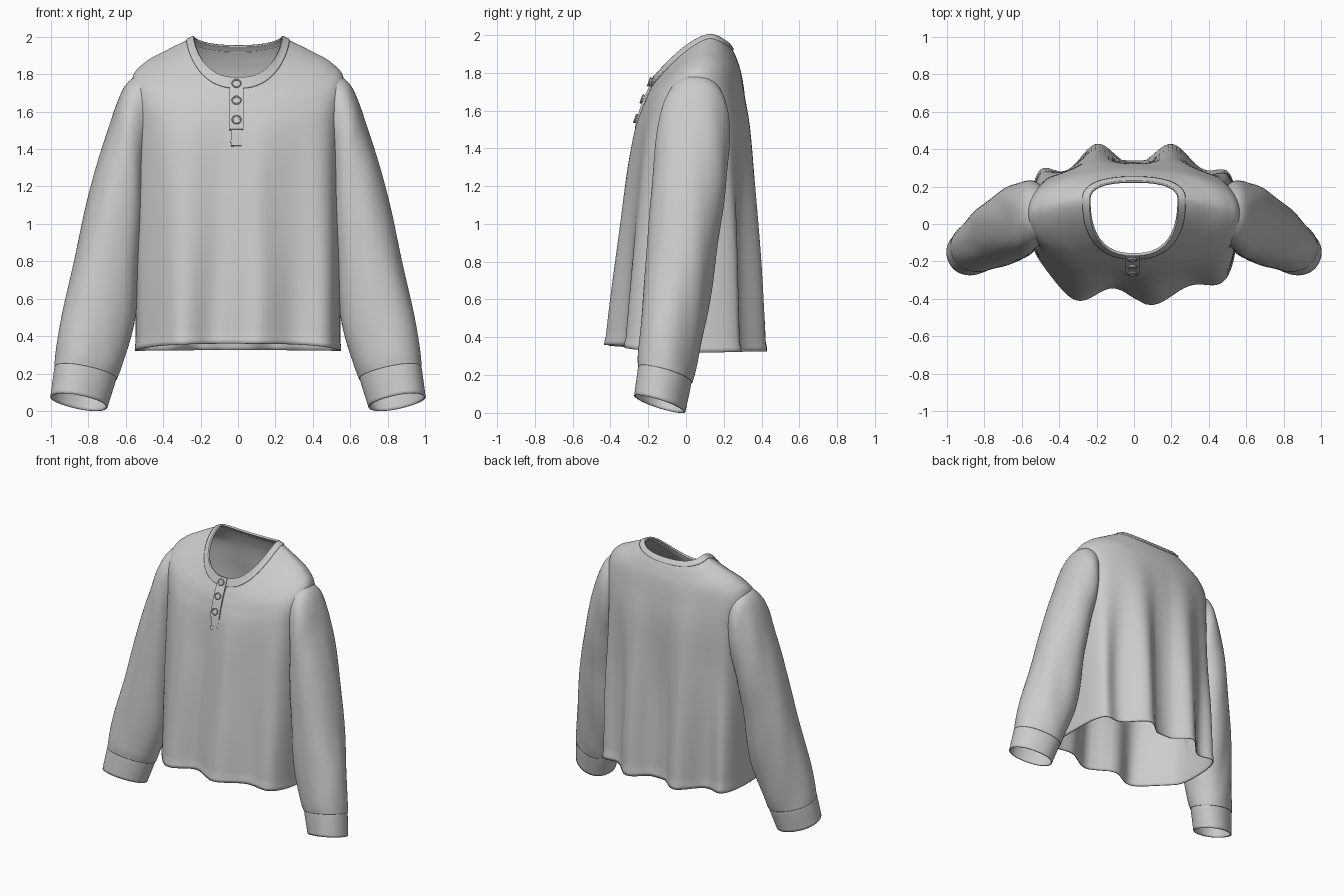
import bpy, bmesh, math
from mathutils import Vector, noise

if "Cube" in bpy.data.objects:
    bpy.data.objects.remove(bpy.data.objects["Cube"])

SEG = 160


def spline(keys, v):
    """Smooth interpolation through a list of equal-length key tuples."""
    i = max(0, min(int(v), len(keys) - 2))
    t = v - i
    p = [keys[max(0, min(len(keys) - 1, i + k))] for k in (-1, 0, 1, 2)]
    return [0.5 * (2 * b + (c - a) * t + (2 * a - 5 * b + 4 * c - d) * t * t
                   + (3 * b - a - 3 * c + d) * t ** 3) for a, b, c, d in zip(*p)]


def spow(value, e):
    return math.copysign(abs(value) ** e, value)


def loft(name, rings, thickness=0, offset=-1, cap=False, mirror=False, hole=None):
    """Skin a list of closed rings, with optional cloth thickness, mirroring and openings."""
    bm = bmesh.new()
    rows = [[bm.verts.new(p) for p in ring] for ring in rings]
    n = len(rows[0])
    for a, b in zip(rows, rows[1:]):
        for j in range(n):
            k = (j + 1) % n
            if not (hole and hole((a[j].co + b[k].co) / 2)):
                bm.faces.new((a[j], a[k], b[k], b[j]))
    if cap:
        bm.faces.new(rows[0][::-1])
        bm.faces.new(rows[-1])
        bmesh.ops.recalc_face_normals(bm, faces=bm.faces)
    bmesh.ops.delete(bm, geom=[v for v in bm.verts if not v.link_faces], context='VERTS')
    me = bpy.data.meshes.new(name)
    bm.to_mesh(me)
    bm.free()
    ob = bpy.data.objects.new(name, me)
    bpy.context.collection.objects.link(ob)
    if thickness:
        m = ob.modifiers.new("cloth", 'SOLIDIFY')
        m.thickness, m.offset = thickness, offset
    if mirror:
        ob.modifiers.new("mirror", 'MIRROR')
    smooth(ob)
    return ob


def smooth(ob):
    bpy.ops.object.select_all(action='DESELECT')
    ob.select_set(True)
    bpy.context.view_layer.objects.active = ob
    bpy.ops.object.shade_smooth_by_angle(angle=math.radians(40))


def steps(a, b, n):
    return [a + (b - a) * i / n for i in range(n + 1)]


# Torso rings, hem to neckline:
# half width, side y, front y, back y, side z, front z, back z, squareness, fold strength
TORSO = [
    (.548, .02, -.385, .375, .320, .360, .325, 3.0, 1.0),
    (.546, .02, -.345, .360, .800, .800, .800, 3.0, .80),
    (.540, .02, -.300, .345, 1.20, 1.20, 1.20, 2.9, .50),
    (.545, .03, -.265, .335, 1.53, 1.48, 1.50, 2.7, .22),
    (.567, .05, -.235, .312, 1.765, 1.60, 1.69, 2.3, .06),
    (.500, .08, -.215, .292, 1.862, 1.655, 1.80, 2.3, 0),
    (.380, .11, -.200, .270, 1.93, 1.69, 1.87, 2.3, 0),
    (.272, .13, -.183, .248, 1.983, 1.725, 1.920, 2.4, 0),
    (.235, .13, -.162, .226, 2.00, 1.782, 1.952, 2.5, 0),
]


def torso_point(v, a):
    w, yc, yf, yb, zs, zf, zb, n, fold = spline(TORSO, v)
    c, s = math.cos(a), math.sin(a)
    if v < .09:  # turned hem
        w, yf, yb = w + .003, yf - .005, yb + .005
    sy = spow(s, 2 / n)
    x = w * spow(c, 2 / n)
    y = yc + sy * ((yb - yc) if s > 0 else (yc - yf))
    z = zs + ((zb if s > 0 else zf) - zs) * abs(s) ** 1.25
    # hanging folds
    fade = fold * min(1, 1.6 * abs(sy))
    if s > 0:
        y += fade * .052 * math.cos(math.tau * (abs(x) - .2) / .34)
    else:
        y -= fade * .042 * math.cos(math.tau * (x - .1) / .4)
    y += .010 * min(1, fold * 2) * noise.noise(Vector((x * 6, y * 3, z * 1.5)))
    return Vector((x, y, z))


def torso_ring(v):
    return [torso_point(v, math.tau * j / SEG) for j in range(SEG)]


def armhole(p):
    return abs(p.x) > .48 and ((p.y - .045) / .13) ** 2 + ((p.z - 1.55) / .16) ** 2 < 1


loft("torso", [torso_ring(v) for v in steps(0, 7.08, 85)], .008, hole=armhole)
loft("neckband", [torso_ring(v) for v in steps(6.98, 8, 8)], .014, 0)

# Sleeve rings, shoulder to wrist: outer point, inner point, half depth, front lift
SLEEVE = [
    (.50, .05, 1.800, .49, .05, 1.39, .145, 0),
    (.578, .05, 1.758, .495, .045, 1.31, .172, 0),
    (.632, .04, 1.665, .50, .035, 1.23, .187, 0),
    (.682, .02, 1.52, .512, .03, 1.12, .190, 0),
    (.737, -.005, 1.33, .522, .025, .99, .188, 0),
    (.805, -.045, 1.06, .536, .015, .83, .180, 0),
    (.892, -.10, .67, .558, -.01, .50, .162, .01),
    (.953, -.15, .35, .630, -.05, .25, .143, .02),
    (.966, -.165, .245, .662, -.055, .165, .130, .025),
]
CUFF = [
    (.960, -.163, .262, .662, -.055, .182, .123, .025),
    (.968, -.170, .225, .672, -.060, .145, .126, .025),
    (.985, -.198, .085, .716, -.080, .010, .120, .025),
]


def sleeve_ring(keys, v, wrinkle=0, grow=0):
    ox, oy, oz, ix, iy, iz, depth, lift = spline(keys, v)
    outer, inner = Vector((ox, oy, oz)), Vector((ix, iy, iz))
    mid, half = (outer + inner) / 2, (outer - inner) / 2
    side = Vector((half.y, -max(half.x, .08), 0)).normalized() * (depth + grow)
    side.z = lift
    half *= 1 + grow / half.length
    ring = []
    for j in range(72):
        a = math.tau * j / 72
        d = half * spow(math.cos(a), .92) + side * spow(math.sin(a), .92)
        p = mid + d
        p += d.normalized() * wrinkle * noise.noise(Vector((p.x * 7, p.y * 9, p.z * 2)))
        ring.append(p)
    return ring[::-1]


def wrinkle_at(v):
    return .010 * max(0, min(1, v, 8 - v))


loft("sleeves", [sleeve_ring(SLEEVE, v, wrinkle_at(v)) for v in steps(0, 8, 72)],
     .008, mirror=True)
loft("cuffs", [sleeve_ring(CUFF, v) for v in steps(0, 2, 12)], .008, mirror=True)


# Raised seams on the dropped shoulder and above the cuff
def seam(name, v, r):
    rows = []
    for k in range(8):
        a = math.tau * k / 8
        u = v + math.sin(a) * r * 7
        rows.append(sleeve_ring(SLEEVE, u, wrinkle_at(v), math.cos(a) * r))
    loft(name, rows + rows[:1], mirror=True)


seam("shoulder_seam", 2.4, .004)
seam("cuff_seam", 7.93, .005)

# Button placket following the front of the torso
NORMAL = Vector((0, -.94, .33))


def strip(name, v0, v1, half, rise):
    rings = []
    for v in steps(v0, v1, 24):
        p = torso_point(v, -math.pi / 2) + Vector((-.008, 0, 0))
        rings.append([p + Vector((sx * half, 0, 0)) + NORMAL * h
                      for sx, h in ((-1, -.008), (1, -.008), (1, rise), (-1, rise))])
    return loft(name, rings, cap=True)


strip("placket", 3.12, 7.95, .037, .012)
strip("placket_tail", 2.72, 3.14, .030, .004)
strip("placket_end_stitch", 2.80, 2.84, .032, .008)


# Buttons with a raised rim
def button(z):
    v = min(steps(3, 8, 200), key=lambda q: abs(torso_point(q, -math.pi / 2).z - z))
    p = torso_point(v, -math.pi / 2) + Vector((-.008, 0, 0)) + NORMAL * .014
    rot = NORMAL.to_track_quat('Z', 'Y').to_euler()
    bpy.ops.mesh.primitive_cylinder_add(vertices=32, radius=.023, depth=.014,
                                        location=p, rotation=rot)
    bpy.context.object.name = "button"
    smooth(bpy.context.object)
    bpy.ops.mesh.primitive_torus_add(major_segments=32, minor_segments=8, major_radius=.021,
                                     minor_radius=.005, location=p + NORMAL * .006, rotation=rot)
    bpy.context.object.name = "button_rim"
    smooth(bpy.context.object)


for height in (1.745, 1.655, 1.55):
    button(height)
